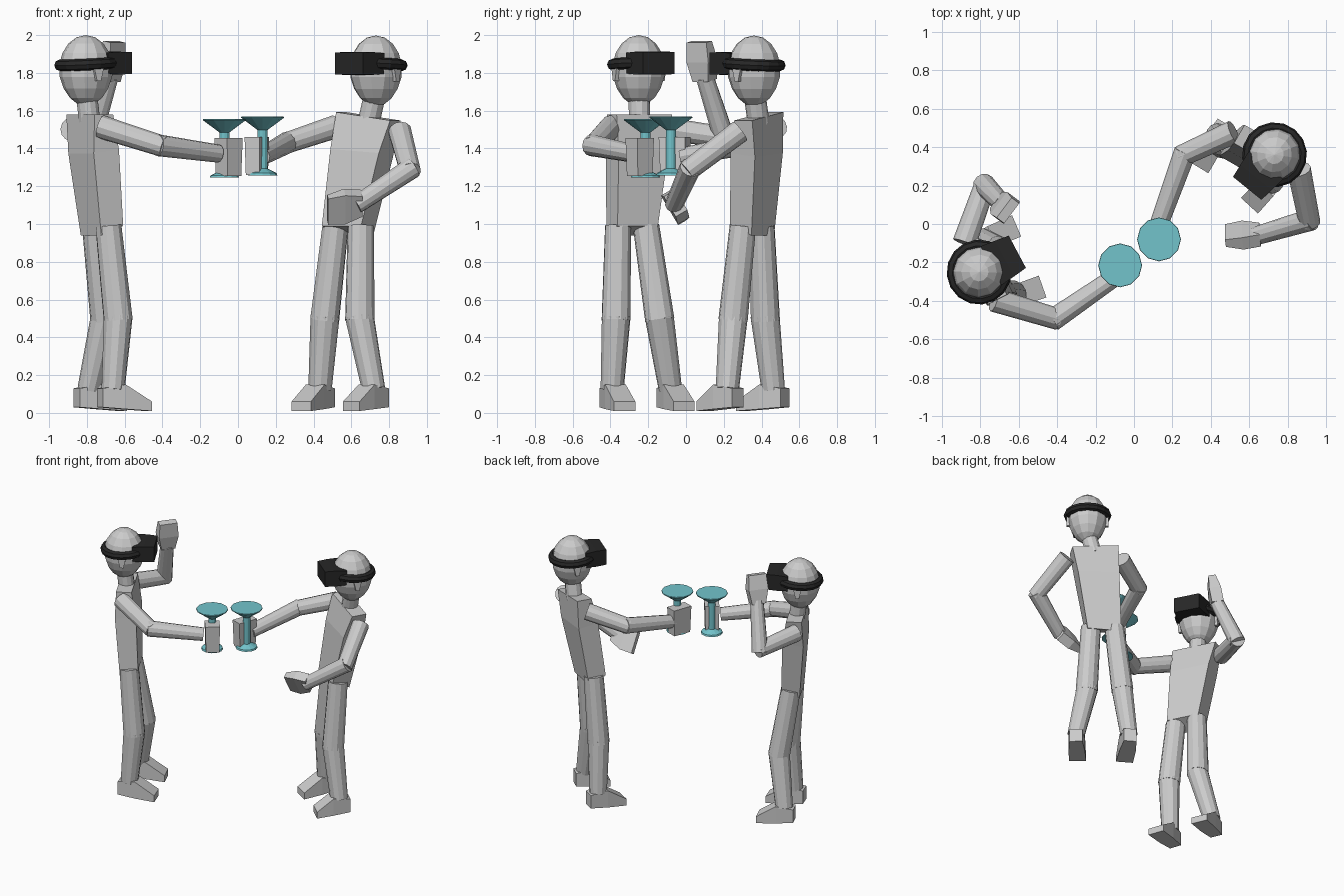
import bpy, bmesh
from math import sin, cos, pi, radians
from mathutils import Vector as V, Matrix

if "Cube" in bpy.data.objects:
    bpy.data.objects.remove(bpy.data.objects["Cube"])


def material(name, rgb):
    m = bpy.data.materials.new(name)
    m.diffuse_color = (*rgb, 1)
    m.use_nodes = True
    m.node_tree.nodes["Principled BSDF"].inputs["Base Color"].default_value = m.diffuse_color
    return m


BLACK = material("black_plastic", (0.02, 0.02, 0.02))
TEAL = material("teal_glass", (0.17, 0.55, 0.6))


def finish(name, bm, mat=None):
    bmesh.ops.recalc_face_normals(bm, faces=bm.faces)
    me = bpy.data.meshes.new(name)
    bm.to_mesh(me)
    bm.free()
    ob = bpy.data.objects.new(name, me)
    bpy.context.collection.objects.link(ob)
    if mat:
        me.materials.append(mat)
    return ob


def loft(name, rings, mat=None):
    """Skin a closed solid over rings with equal point counts."""
    bm = bmesh.new()
    rows = [[bm.verts.new(p) for p in r] for r in rings]
    n = len(rows[0])
    for a, b in zip(rows, rows[1:]):
        for i in range(n):
            bm.faces.new((a[i], a[(i + 1) % n], b[(i + 1) % n], b[i]))
    bm.faces.new(rows[0])
    bm.faces.new(rows[-1])
    return finish(name, bm, mat)


def rect(c, a, b):
    c = V(c)
    return [c + a + b, c - a + b, c - a - b, c + a - b]


def limb(name, p, q, r1, r2, ext=0.02, sides=12):
    p, q = V(p), V(q)
    d = (q - p).normalized()
    p, q = p - d * ext, q + d * ext
    bm = bmesh.new()
    mat = Matrix.Translation((p + q) / 2) @ d.to_track_quat('Z', 'Y').to_matrix().to_4x4()
    bmesh.ops.create_cone(bm, cap_ends=True, segments=sides, radius1=r1, radius2=r2,
                          depth=(q - p).length, matrix=mat)
    return finish(name, bm)


def lathe(name, profile, loc, mat, sides=12):
    rings = [[V(loc) + V((r * cos(2 * pi * i / sides), r * sin(2 * pi * i / sides), z))
              for i in range(sides)] for r, z in profile]
    return loft(name, rings, mat)


def axes(yaw):
    a = radians(yaw)
    return V((cos(a), sin(a), 0)), V((sin(a), -cos(a), 0))   # forward, right


def torso(name, top, bottom, yaw, roll):
    f, r = axes(yaw)
    rings = []
    for t, hw, hd, pitch, tilt in ((0, .12, .065, .025, 0), (.68, .148, .075, .01, roll / 2),
                                   (1, .165, .055, 0, roll)):
        c = V(bottom).lerp(V(top), t)
        rings.append(rect(c, r * hw + V((0, 0, tilt)), f * hd + V((0, 0, pitch))))
    loft(name, rings)


def foot(name, ankle, toe):
    a, t = V((*ankle, 0)), V((*toe, 0))
    d = (t - a).normalized()
    s = V((d.y, -d.x, 0))
    rings = []
    for p, w, z0, z1 in ((a - d * .075, .045, .03, .13), (a + d * .05, .058, .02, .15),
                         (t, .06, .01, .06)):
        rings.append(rect(p + V((0, 0, (z0 + z1) / 2)), s * w, V((0, 0, (z1 - z0) / 2))))
    loft(name, rings)


def open_hand(name, wrist, tip, side, hw, thick):
    w, t = V(wrist), V(tip)
    s = V(side).normalized()
    n = (t - w).cross(s).normalized()
    loft(name, [rect(w, s * hw * .7, n * thick), rect(w.lerp(t, .5), s * hw, n * thick),
                rect(t, s * hw * .9, n * thick * .6)])


def fist(name, c, yaw, half_len, half_wid, half_h):
    f, r = axes(yaw)
    z = V((0, 0, half_h))
    loft(name, [rect(V(c) - z, f * half_len * .9, r * half_wid * .9),
                rect(V(c) + z, f * half_len, r * half_wid)])


def head(tag, c, yaw):
    c = V(c)
    f, r = axes(yaw)
    rot = Matrix.Rotation(radians(yaw), 4, 'Z')
    # skull, slightly narrower towards the chin
    bm = bmesh.new()
    bmesh.ops.create_uvsphere(bm, u_segments=12, v_segments=9, radius=1)
    for v in bm.verts:
        k = 1 + .1 * min(v.co.z, 0)
        v.co = V((v.co.x * .145 * k, v.co.y * .14 * k, v.co.z * .188))
    bm.transform(Matrix.Translation(c) @ rot)
    finish(tag + "_head", bm)
    # ears
    for s in (-1, 1):
        e = c + r * s * .135 + V((0, 0, -.01))
        loft(tag + "_ear", [rect(e + V((0, 0, z)), f * w, r * .014)
                            for z, w in ((-.045, .012), (.03, .03))])
    # headset strap
    bpy.ops.mesh.primitive_torus_add(major_segments=16, minor_segments=8, major_radius=.138,
                                     minor_radius=.031, location=c + V((0, 0, .035)),
                                     rotation=(0, radians(-3), radians(yaw)))
    strap = bpy.context.object
    strap.name = tag + "_headset_strap"
    strap.data.materials.append(BLACK)
    # headset visor
    g = c + V((0, 0, .04))
    loft(tag + "_headset_visor", [rect(g + f * x, r * w, V((0, 0, h)))
                                  for x, w, h in ((.07, .115, .055), (.15, .105, .06),
                                                  (.225, .095, .058))], BLACK)


def glass(name, x, y, z):
    lathe(name, [(.078, 0), (.074, .012), (.027, .035), (.027, .24), (.114, .305), (.112, .31)],
          (x, y, z), TEAL)


def person(tag, p):
    head(tag, p["head"], p["look"])
    torso(tag + "_torso", p["top"], p["bottom"], p["yaw"], p["roll"])
    h = V(p["head"])
    limb(tag + "_neck", V(p["top"]) - V((0, 0, .04)), h - V((0, 0, .1)), .058, .058, 0)
    for side in ("right", "left"):
        s, e, w = p[side + "_arm"]
        limb(f"{tag}_{side}_upper_arm", s, e, .062, .056)
        limb(f"{tag}_{side}_forearm", e, w, .058, .048)
        hip, knee, ankle, toe = p[side + "_leg"]
        limb(f"{tag}_{side}_thigh", hip, knee, .07, .078, .01)
        limb(f"{tag}_{side}_shin", knee, ankle, .077, .062, .015)
        foot(f"{tag}_{side}_foot", ankle[:2], toe)


# left figure
person("left_figure", dict(
    head=(-.805, -.25, 1.812), look=28, top=(-.785, -.245, 1.58), bottom=(-.72, -.285, .965),
    yaw=27, roll=0,
    right_arm=((-.71, -.40, 1.51), (-.41, -.49, 1.415), (-.12, -.29, 1.375)),
    left_arm=((-.875, -.08, 1.5), (-.775, .2, 1.46), (-.685, .105, 1.76)),
    right_leg=((-.685, -.36, .98), (-.635, -.37, .5), (-.66, -.39, .14), (-.475, -.325)),
    left_leg=((-.755, -.21, .98), (-.705, -.14, .5), (-.785, -.085, .14), (-.61, -.01))))
fist("left_figure_glass_hand", (-.05, -.245, 1.355), 38, .052, .055, .1)
open_hand("left_figure_raised_hand", (-.685, .1, 1.76), (-.655, .07, 1.965), (.6, .8, 0), .072, .042)
glass("left_glass", -.072, -.215, 1.245)

# right figure
person("right_figure", dict(
    head=(.73, .36, 1.81), look=231, top=(.69, .385, 1.57), bottom=(.58, .35, .965),
    yaw=240, roll=.022,
    right_arm=((.5, .47, 1.51), (.26, .36, 1.43), (.13, .0, 1.36)),
    left_arm=((.86, .27, 1.48), (.91, .02, 1.29), (.64, -.06, 1.11)),
    right_leg=((.515, .40, .98), (.46, .42, .5), (.435, .46, .14), (.335, .295)),
    left_leg=((.65, .30, .98), (.645, .25, .5), (.715, .22, .14), (.6, .095))))
fist("right_figure_glass_hand", (.1, -.06, 1.36), 250, .075, .042, .1)
open_hand("right_figure_open_hand", (.655, -.055, 1.11), (.475, -.06, 1.075), (0, .5, -.85), .088, .036)
glass("right_glass", .13, -.08, 1.258)
